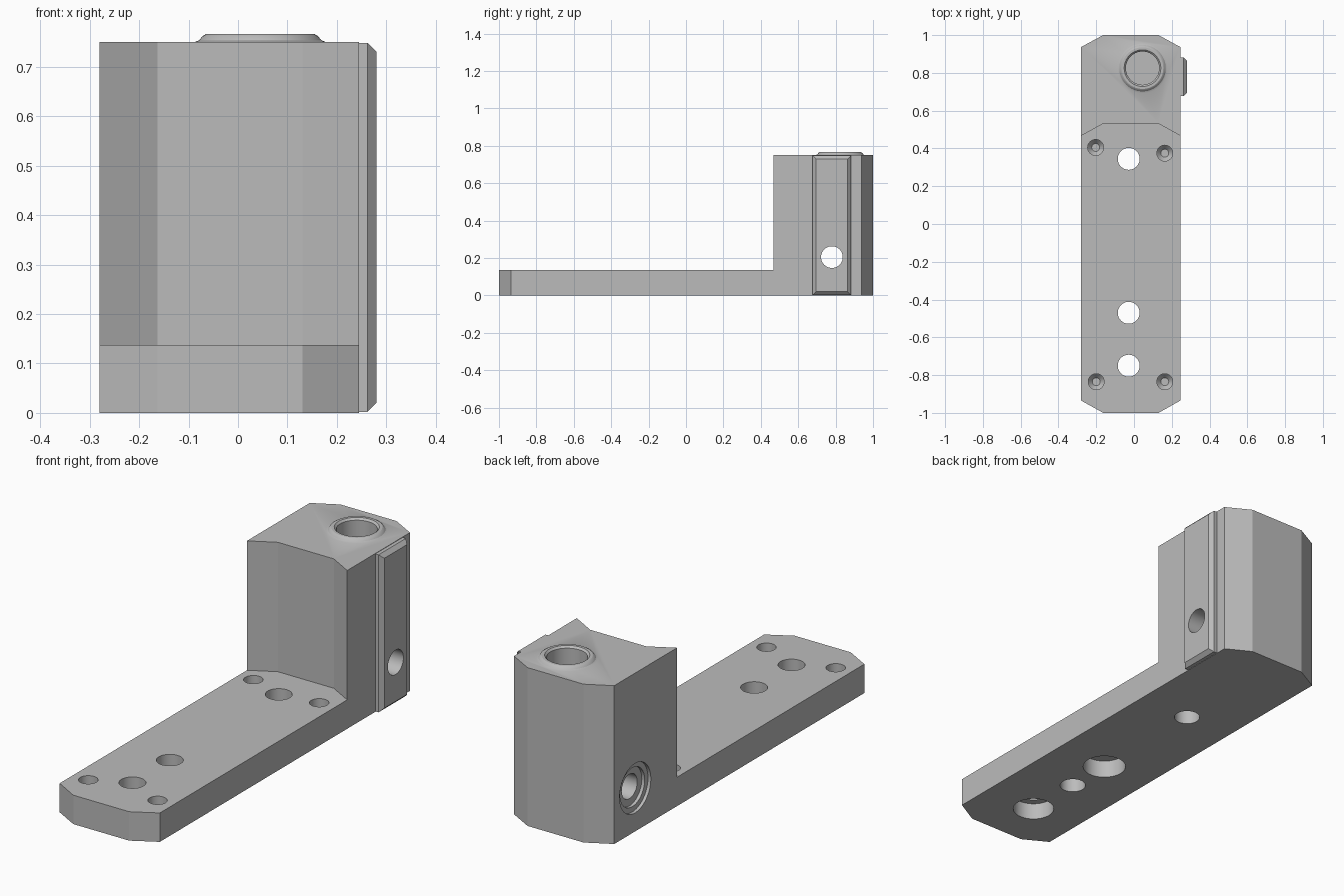
import bpy, bmesh, math
from mathutils import Matrix

if "Cube" in bpy.data.objects:
    bpy.data.objects.remove(bpy.data.objects["Cube"], do_unlink=True)

grey = bpy.data.materials.new("plain grey")
grey.use_nodes = True
grey.diffuse_color = (0.5, 0.5, 0.5, 1)
grey.node_tree.nodes["Principled BSDF"].inputs["Base Color"].default_value = (0.5, 0.5, 0.5, 1)


def finish(bm, name):
    bmesh.ops.recalc_face_normals(bm, faces=bm.faces)
    mesh = bpy.data.meshes.new(name)
    bm.to_mesh(mesh)
    bm.free()
    mesh.materials.append(grey)
    ob = bpy.data.objects.new(name, mesh)
    bpy.context.collection.objects.link(ob)
    return ob


def prism(name, outline, z0, z1):
    bm = bmesh.new()
    face = bm.faces.new([bm.verts.new((x, y, z0)) for x, y in outline])
    top = bmesh.ops.extrude_face_region(bm, geom=[face])["geom"]
    bmesh.ops.translate(bm, vec=(0, 0, z1 - z0),
                        verts=[v for v in top if isinstance(v, bmesh.types.BMVert)])
    return finish(bm, name)


def lathe(name, profile, matrix, steps=48):
    """Closed solid of revolution from (radius, height) points."""
    pts = [(0, profile[0][1])] + profile + [(0, profile[-1][1])]
    bm = bmesh.new()
    vs = [bm.verts.new((r, 0, z)) for r, z in pts]
    es = [bm.edges.new(pair) for pair in zip(vs, vs[1:])]
    bmesh.ops.spin(bm, geom=vs + es, cent=(0, 0, 0), axis=(0, 0, 1),
                   angle=math.tau, steps=steps)
    bmesh.ops.remove_doubles(bm, verts=bm.verts, dist=1e-5)
    bmesh.ops.transform(bm, matrix=matrix, verts=bm.verts)
    return finish(bm, name)


def combine(target, tool, operation):
    mod = target.modifiers.new(tool.name, "BOOLEAN")
    mod.operation, mod.solver, mod.object = operation, "EXACT", tool
    bpy.context.view_layer.objects.active = target
    bpy.ops.object.modifier_apply(modifier=mod.name)
    bpy.data.objects.remove(tool, do_unlink=True)


def at(x, y):
    return Matrix.Translation((x, y, 0))


# Body: long bar with clipped ends, full height before the step is cut
L, R, A, B = -0.28, 0.245, -0.163, 0.13
HIGH, FLOOR = 0.75, 0.137
body = prism("bracket_body", [(L, -0.935), (A, -1), (B, -1), (R, -0.935),
                              (R, 0.937), (B, 1), (A, 1), (L, 0.937)], 0, HIGH)

# Step above the base plate, leaving a concave front on the block
reach, slope = 0.1, 0.55
y_side = 0.467 - reach * slope
step = prism("step_cutter", [(L - reach, -1.2), (R + reach, -1.2), (R + reach, y_side),
                             (B, 0.531), (A, 0.531), (L - reach, y_side)], FLOOR, 1)
combine(body, step, "DIFFERENCE")

# Side rail with chamfered outer edges
bm = bmesh.new()
bmesh.ops.create_cube(bm, size=1)
bmesh.ops.scale(bm, vec=(0.08, 0.205, 0.746), verts=bm.verts)
bmesh.ops.translate(bm, vec=(0.24, 0.78, 0.375), verts=bm.verts)
outer = [e for e in bm.edges if all(v.co.x > 0.25 for v in e.verts)]
bmesh.ops.bevel(bm, geom=outer, offset=0.018, segments=1, affect="EDGES")
combine(body, finish(bm, "side_rail"), "UNION")

# Raised collar and its deep socket
socket_at = at(0.045, 0.825)
combine(body, lathe("collar", [(0.132, 0.7), (0.132, HIGH), (0.123, 0.754), (0.117, 0.762),
                               (0.11, 0.766)], socket_at, 64), "UNION")
combine(body, lathe("socket_cutter", [(0.088, 0.35), (0.088, 0.757), (0.106, 0.775)],
                    socket_at, 64), "DIFFERENCE")

# Bolt holes through the base, one with a counterbore below
for y in (0.345, -0.47):
    combine(body, lathe("bolt_cutter", [(0.058, -0.1), (0.058, 0.3)], at(-0.028, y)), "DIFFERENCE")
combine(body, lathe("counterbore_cutter", [(0.093, -0.1), (0.093, 0.08), (0.058, 0.08),
                                           (0.058, 0.3)], at(-0.028, -0.75)), "DIFFERENCE")

# Blind recess underneath
combine(body, lathe("recess_cutter", [(0.097, -0.1), (0.097, 0.085)], at(-0.028, -0.245)),
        "DIFFERENCE")

# Small blind corner holes with conical bottoms
for x, y in ((-0.203, 0.405), (0.163, 0.375), (-0.2, -0.835), (0.163, -0.835)):
    combine(body, lathe("corner_cutter", [(0.021, 0.05), (0.042, 0.075), (0.042, 0.3)],
                        at(x, y), 32), "DIFFERENCE")

# Cross hole with a stepped seat on the right-hand side
across = Matrix.Translation((0, 0.78, 0.205)) @ Matrix.Rotation(math.pi / 2, 4, "Y")
combine(body, lathe("cross_cutter", [(0.117, -0.4), (0.117, -0.265), (0.092, -0.265),
                                     (0.092, -0.25), (0.058, -0.25), (0.058, 0.4)], across),
        "DIFFERENCE")

# Smooth round walls, keep edges crisp
bpy.ops.object.select_all(action="DESELECT")
body.select_set(True)
bpy.context.view_layer.objects.active = body
bpy.ops.object.shade_smooth_by_angle(angle=math.radians(25))
